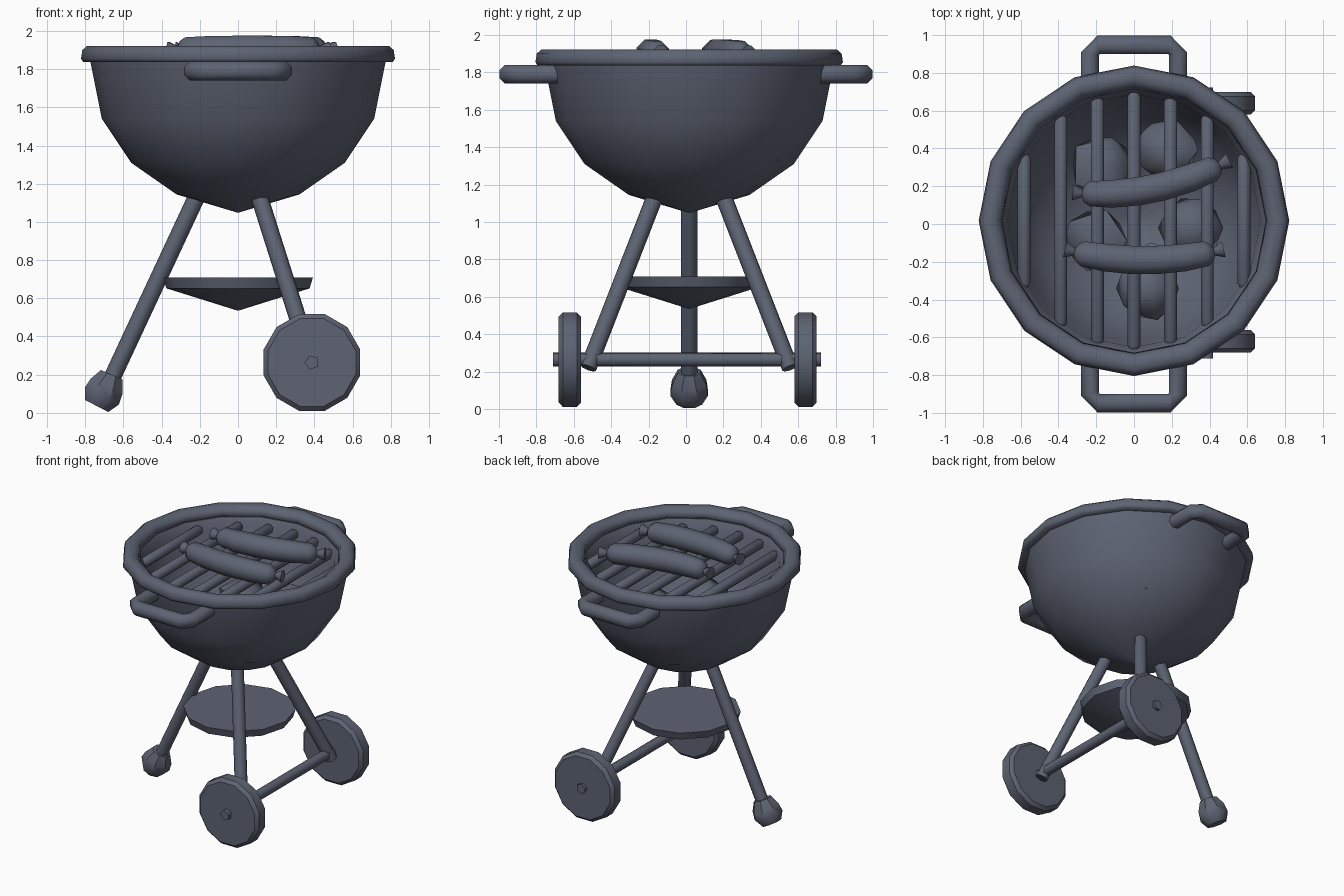
import bpy, bmesh, math, random
from mathutils import Vector

if "Cube" in bpy.data.objects:
    bpy.data.objects.remove(bpy.data.objects["Cube"])

CY = 0.017  # the bowl and stand sit slightly off y = 0

slate = bpy.data.materials.new("slate")
slate.diffuse_color = (0.11, 0.125, 0.17, 1)
slate.use_nodes = True
slate.node_tree.nodes["Principled BSDF"].inputs["Base Color"].default_value = slate.diffuse_color


def finish(name, bm, angle):
    bmesh.ops.remove_doubles(bm, verts=bm.verts, dist=1e-5)
    bmesh.ops.recalc_face_normals(bm, faces=bm.faces)
    me = bpy.data.meshes.new(name)
    bm.to_mesh(me)
    bm.free()
    me.materials.append(slate)
    ob = bpy.data.objects.new(name, me)
    bpy.context.collection.objects.link(ob)
    bpy.ops.object.select_all(action='DESELECT')
    ob.select_set(True)
    bpy.context.view_layer.objects.active = ob
    bpy.ops.object.shade_smooth_by_angle(angle=math.radians(angle))
    return ob


def skin(name, rings, angle, loop=False):
    """Join rings of points into a surface; cap the ends or loop round."""
    bm = bmesh.new()
    vs = [[bm.verts.new(p) for p in r] for r in rings]
    n = len(vs[0])
    pairs = list(zip(vs, vs[1:])) + ([(vs[-1], vs[0])] if loop else [])
    for a, b in pairs:
        for i in range(n):
            j = (i + 1) % n
            bm.faces.new((a[i], a[j], b[j], b[i]))
    if not loop:
        bm.faces.new(vs[0])
        bm.faces.new(vs[-1])
    return finish(name, bm, angle)


def tube(name, pts, radii, n=8, phase=0.0, angle=50):
    pts = [Vector(p) for p in pts]
    if not isinstance(radii, (list, tuple)):
        radii = [radii] * len(pts)
    span = (pts[-1] - pts[0]).normalized()
    ref = Vector((0, 1, 0)) if abs(span.z) > 0.7 else Vector((0, 0, 1))
    rings = []
    for k, (p, r) in enumerate(zip(pts, radii)):
        t = (pts[min(k + 1, len(pts) - 1)] - pts[max(k - 1, 0)]).normalized()
        side = t.cross(ref).normalized()
        up = side.cross(t)
        angs = [2 * math.pi * (i + phase) / n for i in range(n)]
        rings.append([p + r * (math.cos(a) * side + math.sin(a) * up) for a in angs])
    return skin(name, rings, angle)


def lathe(name, profile, n, angle):
    rings = [[(r * math.cos(2 * math.pi * i / n), CY + r * math.sin(2 * math.pi * i / n), z)
              for i in range(n)] for r, z in profile]
    return skin(name, rings, angle, loop=profile[0][0] > 0.01)


# bowl with inner and outer wall
lathe("bowl", [(0.775, 1.85), (0.713, 1.54), (0.56, 1.31), (0.322, 1.144), (0.001, 1.048),
               (0.001, 1.085), (0.30, 1.18), (0.515, 1.34), (0.64, 1.56), (0.67, 1.79),
               (0.705, 1.85)], 16, 50)

# rolled rim
lathe("bowl_rim", [(0.70, 1.86), (0.73, 1.836), (0.81, 1.836), (0.822, 1.855), (0.815, 1.9),
                   (0.79, 1.922), (0.745, 1.922), (0.712, 1.9)], 16, 80)

# carrying handles, front and back
for s, label in ((-1, "front"), (1, "back")):
    path = [(-0.233, CY + s * 0.705), (-0.233, s * 0.9), (-0.188, s * 0.949),
            (0.188, s * 0.949), (0.233, s * 0.9), (0.233, CY + s * 0.705)]
    tube(f"{label}_handle", [(x, y, 1.79) for x, y in path], 0.053, n=8, phase=0.5)

# grate bars cut to the round of the bowl
for i in range(-3, 4):
    x = i * 0.194
    h = math.sqrt(0.68 ** 2 - x * x)
    tube(f"grate_bar_{i + 4}",
         [(x, CY - h, 1.79), (x, CY - h + 0.02, 1.79), (x, CY + h - 0.02, 1.79), (x, CY + h, 1.79)],
         [0.024, 0.037, 0.037, 0.024], n=8, phase=0.5)


# sausages: quadratic arc with pinched, flared ends
def sausage(name, a, m, b, z=1.9):
    a, m, b = Vector((*a, z)), Vector((*m, z)), Vector((*b, z))
    c = 2 * m - (a + b) / 2
    ts = [0, 0.06, 0.075, 0.11, 0.25, 0.42, 0.58, 0.75, 0.89, 0.925, 0.94, 1]
    rs = [0.046, 0.022, 0.05, 0.072, 0.079, 0.081]
    pts = [(1 - t) ** 2 * a + 2 * t * (1 - t) * c + t * t * b for t in ts]
    tube(name, pts, rs + rs[::-1], n=8, phase=0.5)


sausage("back_sausage", (-0.325, 0.167), (0.09, 0.185), (0.505, 0.335))
sausage("front_sausage", (-0.365, -0.135), (0.055, -0.192), (0.475, -0.135))

# coals
random.seed(4)
for i, (x, y) in enumerate([(-0.17, 0.31), (0.17, 0.39), (-0.2, -0.09), (0.3, -0.02), (0.07, -0.34)]):
    bm = bmesh.new()
    bmesh.ops.create_icosphere(bm, subdivisions=1, radius=0.18)
    for v in bm.verts:
        v.co *= random.uniform(0.93, 1.1)
        v.co.z *= 0.85
        v.co += Vector((x, y, 1.40))
    finish(f"coal_{i + 1}", bm, 50)

# plain leg and its foot
tube("left_leg", [(-0.185, CY, 1.2), (-0.675, CY, 0.15)], 0.045)
tube("left_foot", [(-0.662, CY, 0.2), (-0.688, CY, 0.14), (-0.713, CY, 0.088), (-0.74, CY, 0.036)],
     [0.066, 0.1, 0.108, 0.074], n=8, phase=0.5, angle=40)

# wheeled legs and wheels
for s, label in ((-1, "front"), (1, "back")):
    tube(f"{label}_wheel_leg", [(0.09, CY + s * 0.158, 1.2), (0.40, CY + s * 0.54, 0.22)], 0.045)
    tube(f"{label}_wheel",
         [(0.387, CY - 0.008 + s * y, 0.264) for y in (0.57, 0.593, 0.667, 0.69)],
         [0.238, 0.262, 0.262, 0.238], n=12, phase=0.5, angle=40)

# axle
tube("axle", [(0.387, -0.712, 0.264), (0.387, 0.722, 0.264)], 0.039, n=5, phase=0.5, angle=80)

# ash tray: flat top, conical underside
lathe("ash_tray", [(0.0, 0.708), (0.392, 0.708), (0.375, 0.652), (0.001, 0.535)], 12, 40)
